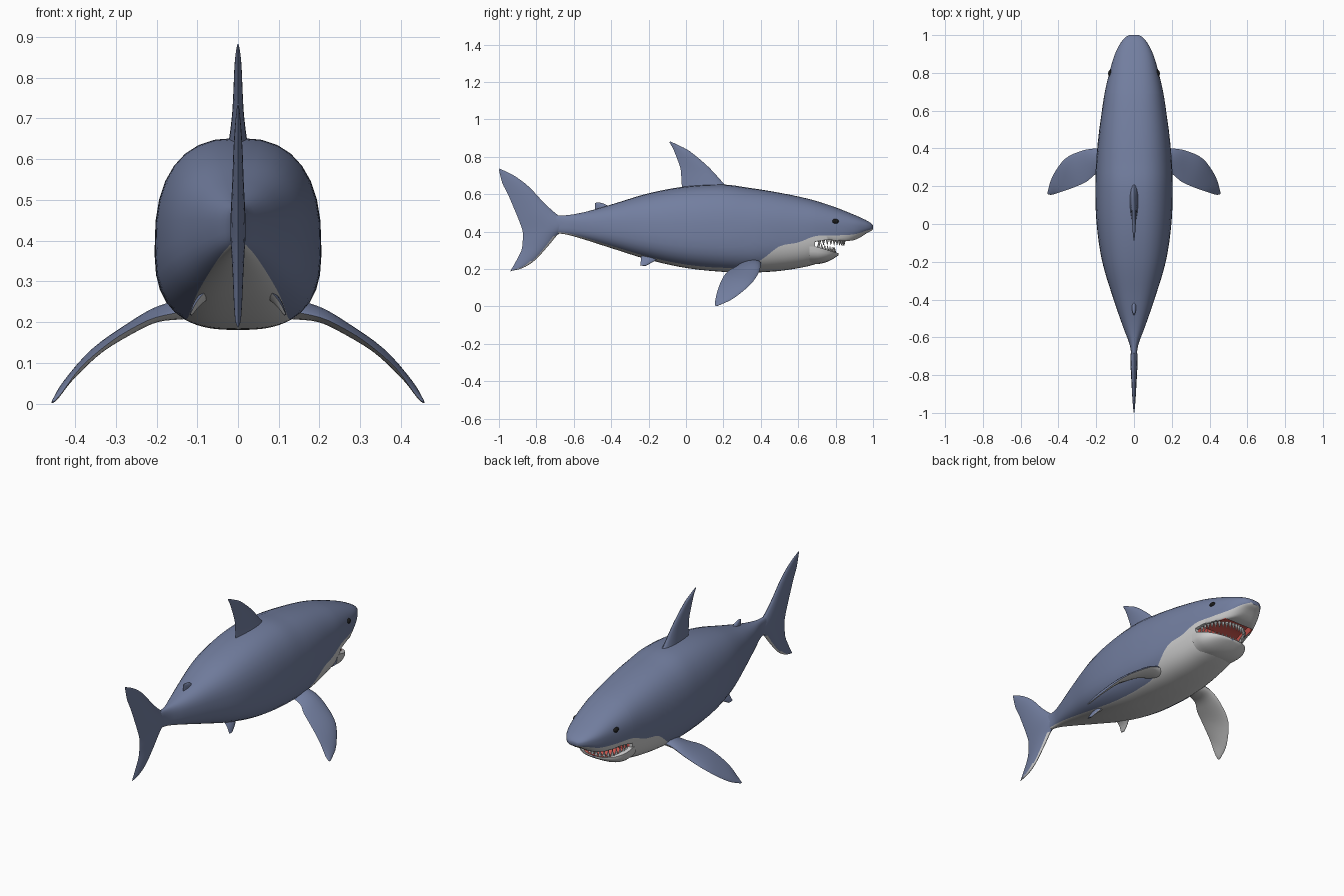
import bpy, bmesh
from math import sin, cos, asin, pi
from mathutils import Vector, Matrix

if "Cube" in bpy.data.objects:
    bpy.data.objects.remove(bpy.data.objects["Cube"])


def material(name, rgb):
    m = bpy.data.materials.new(name)
    m.diffuse_color = (*rgb, 1)
    m.use_nodes = True
    m.node_tree.nodes["Principled BSDF"].inputs["Base Color"].default_value = m.diffuse_color
    return m


BLUE = material("blue_skin", (0.17, 0.21, 0.35))
PALE = material("pale_skin", (0.52, 0.52, 0.51))
RED = material("mouth_red", (0.70, 0.11, 0.09))
WHITE = material("tooth_white", (0.9, 0.9, 0.88))
BLACK = material("eye_black", (0.01, 0.01, 0.01))


def interp(rows, t):
    """Smooth curve through rows of (t, values...)."""
    n = len(rows)
    t = min(max(t, rows[0][0]), rows[-1][0])
    i = 0
    while i < n - 2 and t > rows[i + 1][0]:
        i += 1

    def slope(k, c):
        a, b = rows[max(k - 1, 0)], rows[min(k + 1, n - 1)]
        return (b[c] - a[c]) / (b[0] - a[0])
    h = rows[i + 1][0] - rows[i][0]
    u = (t - rows[i][0]) / h
    out = []
    for c in range(1, len(rows[0])):
        p, q = rows[i][c], rows[i + 1][c]
        out.append((2*u**3 - 3*u*u + 1)*p + (u**3 - 2*u*u + u)*h*slope(i, c)
                   + (3*u*u - 2*u**3)*q + (u**3 - u*u)*h*slope(i + 1, c))
    return out


def finish(name, bm, mats, mirror=False, smooth=True):
    me = bpy.data.meshes.new(name)
    bm.to_mesh(me)
    bm.free()
    ob = bpy.data.objects.new(name, me)
    bpy.context.collection.objects.link(ob)
    for m in mats:
        me.materials.append(m)
    if mirror:
        ob.modifiers.new("mirror", 'MIRROR')
    if smooth:
        bpy.ops.object.select_all(action='DESELECT')
        ob.select_set(True)
        bpy.context.view_layer.objects.active = ob
        bpy.ops.object.shade_smooth_by_angle(angle=0.8)
    return ob


def loft(name, rings, paint, mirror=False):
    """Skin closed rings; paint(ring, segment, face) picks the material slot."""
    bm = bmesh.new()
    vs = [[bm.verts.new(p) for p in r] for r in rings]
    m = len(rings[0])
    faces = []
    for i in range(len(vs) - 1):
        for j in range(m):
            k = (j + 1) % m
            faces.append((i, j, bm.faces.new((vs[i][j], vs[i][k], vs[i+1][k], vs[i+1][j]))))
    bm.faces.new(vs[0])
    bm.faces.new(vs[-1])
    bmesh.ops.recalc_face_normals(bm, faces=bm.faces[:])
    bm.normal_update()
    for i, j, f in faces:
        f.material_index = paint(i, j, f)
    return finish(name, bm, [BLUE, PALE, RED], mirror)


# Body: y, top, bottom, widest height, half width, colour line height
BODY = [
    (-0.74, 0.490, 0.395, 0.440, 0.014, 0.400),
    (-0.65, 0.487, 0.387, 0.436, 0.020, 0.395),
    (-0.55, 0.503, 0.360, 0.430, 0.056, 0.370),
    (-0.40, 0.545, 0.312, 0.420, 0.108, 0.325),
    (-0.20, 0.605, 0.250, 0.400, 0.168, 0.266),
    (0.00, 0.642, 0.206, 0.385, 0.198, 0.224),
    (0.20, 0.652, 0.185, 0.380, 0.205, 0.207),
    (0.34, 0.634, 0.181, 0.380, 0.200, 0.215),
    (0.42, 0.622, 0.184, 0.385, 0.193, 0.262),
    (0.50, 0.608, 0.190, 0.390, 0.184, 0.322),
    (0.60, 0.588, 0.205, 0.395, 0.170, 0.342),
    (0.69, 0.566, 0.226, 0.405, 0.156, 0.376),
    (0.80, 0.530, 0.280, 0.415, 0.131, 0.380),
    (0.90, 0.490, 0.343, 0.425, 0.101, 0.386),
    (0.96, 0.463, 0.388, 0.428, 0.070, 0.404),
    (0.99, 0.445, 0.404, 0.426, 0.044, 0.412),
    (1.00, 0.434, 0.412, 0.424, 0.025, 0.417)]
LIP = [(0.69, 0.345), (0.75, 0.355), (0.85, 0.350), (0.90, 0.355), (0.93, 0.368)]
N1, N2 = 13, 11


def body_ring(y, open_mouth):
    top, bot, mid, hw, line = interp(BODY, y)
    split = -asin(min(1, (mid - line) / (mid - bot)) ** 1.35)
    angs = [pi/2 + (split - pi/2) * i / N1 for i in range(N1)]
    angs += [split + (-pi/2 - split) * i / N2 for i in range(N2 + 1)]
    half = []
    for a in angs:
        e = 2 / (2.5 if a > 0 else 2.7)
        x = hw * abs(cos(a)) ** e
        z = mid + (top - mid if a > 0 else bot - mid) * abs(sin(a)) ** e
        if open_mouth:
            lip = interp(LIP, y)[0]
            if z < lip:
                z = lip + (0.03 if x < 0.8 * hw and y < 0.865 else 0)
        half.append((x, y, z))
    return half + [(-x, y, z) for x, y, z in half[-2:0:-1]]


ys = [(-0.74 + 1.43 * i / 44, False) for i in range(45)]
ys += [(0.6905 + 0.2395 * i / 16, True) for i in range(17)]
ys += [(y, False) for y in (0.945, 0.96, 0.97, 0.98, 0.987, 0.993, 0.997, 1.0)]


def paint_body(i, j, f):
    if min(j, 2 * (N1 + N2) - 1 - j) < N1:
        return 0
    c = f.calc_center_median()
    inside = abs(c.x) < 0.85 * interp(BODY, c.y)[3]
    return 2 if inside and 0.69 < c.y < 0.872 else 1


loft("body", [body_ring(y, o) for y, o in ys], paint_body)


# Lower jaw with a sunken red floor
def jaw_ring(a, back=0.0):
    y, hw = 0.69 + 0.125 * sin(a) - back, 0.154 * cos(a) ** 0.8
    top, bot = 0.322 - 0.037 * sin(a), 0.226 + 0.048 * sin(a) ** 2
    dip = 0.025 * cos(a)
    pts = []
    for k in range(17):
        t = pi * k / 16
        x = hw * abs(cos(t)) ** 0.75 * (1 if k <= 8 else -1)
        pts.append((x, y, top + (bot - top) * sin(t) ** 0.75))
    for s, d in ((-0.82, 0), (-0.7, 0.8), (0, 1), (0.7, 0.8), (0.82, 0)):
        pts.append((s * hw, y, top - d * dip))
    return pts


loft("lower_jaw", [jaw_ring(0, 0.03)] + [jaw_ring(pi/2 * 0.985 * i / 12) for i in range(13)],
     lambda i, j, f: 2 if 17 <= j <= 20 else 1)


# Fins: each section is a leading point, a trailing point and a half thickness
def fin(name, sections, mirror=False, pale_below=None):
    rows = [(i, *a, *b, t) for i, (a, b, t) in enumerate(sections)]
    steps = (len(rows) - 1) * 4
    secs = []
    for i in range(steps + 1):
        v = interp(rows, i / 4)
        secs.append((Vector(v[:3]), Vector(v[3:6]), max(v[6], 0.001)))
    rings, k = [], 10
    for i, (a, b, t) in enumerate(secs):
        p, q = secs[max(i - 1, 0)], secs[min(i + 1, steps)]
        span = (q[0] + q[1]) - (p[0] + p[1])
        n = (b - a).cross(span).normalized()

        def pt(s, side):
            return a.lerp(b, s) + n * side * t * abs(sin(pi * s ** 0.7)) ** 0.8
        ss = [(1 - cos(pi * m / k)) / 2 for m in range(k + 1)]
        rings.append([pt(s, 1) for s in ss] + [pt(s, -1) for s in ss[-2:0:-1]])

    def paint(i, j, f):
        low = pale_below is not None and f.calc_center_median().z < pale_below
        return 1 if low and f.normal.z < -0.3 else 0
    return loft(name, rings, paint, mirror)


def flat(*secs):
    return [((0, a, b), (0, c, d), t) for a, b, c, d, t in secs]


fin("dorsal_fin", flat(
    (0.27, 0.60, -0.02, 0.60, 0.032), (0.205, 0.655, -0.022, 0.64, 0.022),
    (0.15, 0.715, -0.025, 0.69, 0.015), (0.105, 0.76, -0.03, 0.74, 0.012),
    (0.02, 0.83, -0.055, 0.81, 0.009), (-0.04, 0.862, -0.072, 0.85, 0.006),
    (-0.085, 0.883, -0.088, 0.876, 0.002)))

fin("second_dorsal_fin", flat(
    (-0.39, 0.525, -0.487, 0.51, 0.014), (-0.44, 0.55, -0.486, 0.535, 0.009),
    (-0.475, 0.557, -0.487, 0.552, 0.003)))

fin("tail_fin", flat(
    (-0.996, 0.737, -1.0, 0.73, 0.002), (-0.92, 0.70, -0.982, 0.66, 0.007),
    (-0.84, 0.64, -0.952, 0.60, 0.011), (-0.76, 0.555, -0.922, 0.53, 0.014),
    (-0.70, 0.50, -0.893, 0.46, 0.017), (-0.63, 0.44, -0.873, 0.40, 0.019),
    (-0.69, 0.38, -0.873, 0.35, 0.016), (-0.74, 0.32, -0.88, 0.30, 0.013),
    (-0.81, 0.245, -0.91, 0.24, 0.010), (-0.875, 0.205, -0.93, 0.205, 0.007),
    (-0.935, 0.19, -0.94, 0.188, 0.002)), pale_below=0.38)

fin("pectoral_fins", [
    ((0.13, 0.40, 0.237), (0.13, 0.285, 0.227), 0.026),
    ((0.20, 0.40, 0.222), (0.20, 0.265, 0.212), 0.018),
    ((0.275, 0.388, 0.180), (0.25, 0.225, 0.190), 0.014),
    ((0.365, 0.345, 0.118), (0.315, 0.195, 0.150), 0.011),
    ((0.43, 0.255, 0.044), (0.385, 0.170, 0.090), 0.008),
    ((0.454, 0.180, 0.008), (0.43, 0.156, 0.030), 0.005),
    ((0.457, 0.160, 0.002), (0.45, 0.155, 0.006), 0.002)], True, 1)

fin("pelvic_fins", [
    ((0.065, -0.13, 0.275), (0.065, -0.24, 0.290), 0.014),
    ((0.098, -0.165, 0.245), (0.098, -0.24, 0.255), 0.009),
    ((0.115, -0.215, 0.217), (0.117, -0.245, 0.220), 0.003)], True, 1)

# Eyes
bm = bmesh.new()
bmesh.ops.create_uvsphere(bm, u_segments=16, v_segments=10, radius=1,
                          matrix=Matrix.Translation((0.122, 0.797, 0.455))
                          @ Matrix.Diagonal((0.015, 0.02, 0.014, 1)))
finish("eyes", bm, [BLACK], True)


# Teeth along curved gum lines
def teeth(name, count, width, length, height, flip):
    bm = bmesh.new()
    for i in range(count):
        t = (i / (count - 1) * 2 - 1) * pi / 2 * 0.92
        y = 0.695 + length * cos(t)
        pos = Matrix.Translation((width * sin(t), y, height(y)))
        bmesh.ops.create_cone(bm, cap_ends=True, segments=6, radius1=0.010, radius2=0.0005,
                              depth=0.034, matrix=pos @ Matrix.Rotation(flip, 4, 'X'))
    finish(name, bm, [WHITE], smooth=False)


teeth("upper_teeth", 21, 0.128, 0.150, lambda y: interp(LIP, y)[0] - 0.010, pi)
teeth("lower_teeth", 17, 0.126, 0.100, lambda y: 0.322 - 0.3 * (y - 0.69) + 0.008, 0)
